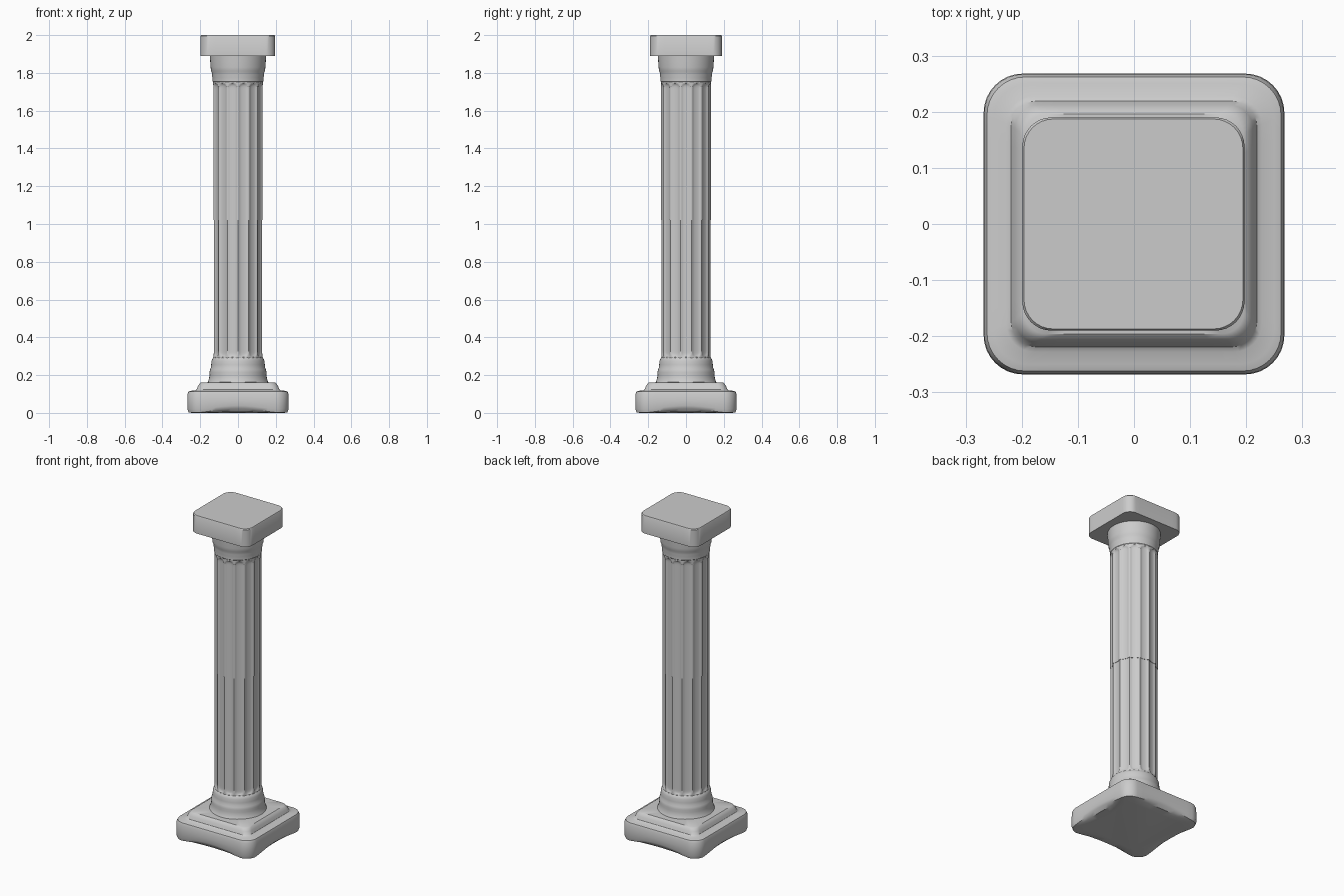
import bpy, math

if "Cube" in bpy.data.objects:
    bpy.data.objects.remove(bpy.data.objects["Cube"])

FLUTES = 14
PER_FLUTE = 12


def build(name, rings, cap=True, angle=35):
    """Loft closed rings of points into one smooth-shaded object."""
    n = len(rings[0])
    verts = [p for r in rings for p in r]
    faces = []
    for k in range(len(rings) - 1):
        for i in range(n):
            j = (i + 1) % n
            faces.append((k * n + i, k * n + j, (k + 1) * n + j, (k + 1) * n + i))
    if cap:
        faces.append(tuple(reversed(range(n))))
        faces.append(tuple(range((len(rings) - 1) * n, len(rings) * n)))
    me = bpy.data.meshes.new(name)
    me.from_pydata(verts, [], faces)
    ob = bpy.data.objects.new(name, me)
    bpy.context.collection.objects.link(ob)
    bpy.ops.object.select_all(action='DESELECT')
    ob.select_set(True)
    bpy.context.view_layer.objects.active = ob
    bpy.ops.object.shade_smooth_by_angle(angle=math.radians(angle))
    return ob


def square_ring(hx, hy, rad, z, lift=0.0, arc=8, edge=10):
    """Rounded rectangle; lift raises the middle of each side."""
    pts = []
    for q in range(4):
        sx, sy = [(1, 1), (-1, 1), (-1, -1), (1, -1)][q]
        cx, cy = sx * (hx - rad), sy * (hy - rad)
        for i in range(arc + 1):
            a = math.pi / 2 * (q + i / arc)
            pts.append((cx + rad * math.cos(a), cy + rad * math.sin(a)))
        nx, ny = [(-1, 1), (-1, -1), (1, -1), (1, 1)][q]
        a = math.pi / 2 * (q + 1)
        ex = nx * (hx - rad) + rad * math.cos(a)
        ey = ny * (hy - rad) + rad * math.sin(a)
        x0, y0 = pts[-1]
        for i in range(1, edge):
            t = i / edge
            pts.append((x0 + (ex - x0) * t, y0 + (ey - y0) * t))
    out = []
    for x, y in pts:
        t = min(1, min(abs(x) / hx, abs(y) / hy) / 0.85)
        out.append((x, y, z + lift * (1 - t * t) ** 2))
    return out


def turned(name, profile, n=64):
    rings = [[(r * math.cos(2 * math.pi * i / n), r * math.sin(2 * math.pi * i / n), z)
              for i in range(n)] for r, z in profile]
    return build(name, rings)


# square plinth with arched lower edges and a stepped top
plinth = [(0.20, 0.05, 0.0, 0), (0.245, 0.06, 0.0, 0.006), (0.262, 0.065, 0.002, 0.022),
          (0.268, 0.07, 0.02, 0.018), (0.268, 0.07, 0.06, 0.004), (0.267, 0.07, 0.10, 0),
          (0.262, 0.068, 0.113, 0), (0.250, 0.062, 0.117, 0), (0.228, 0.05, 0.118, 0),
          (0.219, 0.045, 0.124, 0), (0.212, 0.042, 0.142, 0), (0.204, 0.04, 0.155, 0),
          (0.196, 0.04, 0.161, 0), (0.13, 0.035, 0.163, 0)]
build("plinth", [square_ring(h, h, r, z, l) for h, r, z, l in plinth])

# turned foot of the column
turned("column_foot", [(0.166, 0.155), (0.158, 0.166), (0.153, 0.185), (0.150, 0.20),
                       (0.151, 0.215), (0.148, 0.23), (0.143, 0.24), (0.142, 0.255),
                       (0.140, 0.275), (0.136, 0.286), (0.131, 0.292), (0.10, 0.294)])


# fluted shaft, in two drums meeting at mid height
def shaft_ring(radius, z, zb=0.295, zt=1.745, depth=0.009, w=0.025):
    n = FLUTES * PER_FLUTE
    half = radius * math.pi / FLUTES
    pts = []
    for i in range(n):
        u = (i % PER_FLUTE) / PER_FLUTE * 2 - 1
        d = math.hypot(u * half, max(0, z - (zt - w), (zb + w) - z))
        r = radius - depth * math.sqrt(max(0, 1 - (d / w) ** 2))
        a = 2 * math.pi * i / n - math.pi / 2
        pts.append((r * math.cos(a), r * math.sin(a), z))
    return pts


ends = [0.0, 0.006, 0.012, 0.018, 0.025, 0.035, 0.05]
low = [0.27, 0.285] + [0.295 + e for e in ends] + [0.6, 1.02]
high = [1.02, 1.4] + [1.745 - e for e in reversed(ends)] + [1.755, 1.77]
build("lower_shaft", [shaft_ring(0.131, z) for z in low])
build("upper_shaft", [shaft_ring(0.133, z) for z in high])

# turned neck under the top slab
turned("column_neck", [(0.10, 1.748), (0.131, 1.75), (0.135, 1.755), (0.135, 1.775),
                       (0.138, 1.79), (0.138, 1.80), (0.143, 1.81), (0.145, 1.83),
                       (0.147, 1.86), (0.149, 1.895)])

# top slab
slab = [(0.0, 1.89), (0.0, 1.995), (0.003, 2.0)]
top = build("top_slab", [square_ring(0.198 - i, 0.19 - i, 0.052, z) for i, z in slab])
top.location.x = -0.001
